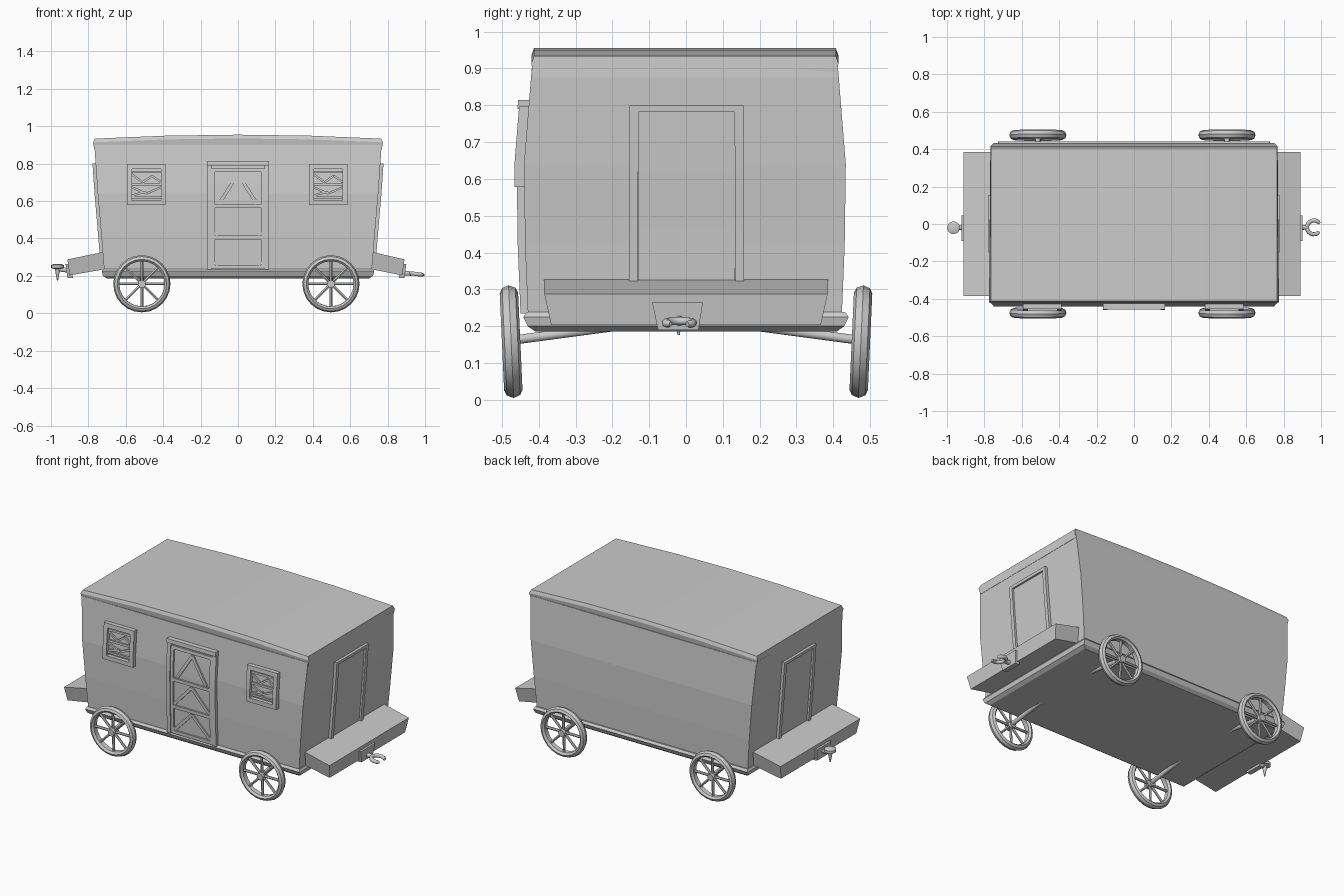
import bpy, bmesh, math
from mathutils import Vector, Matrix

cube = bpy.data.objects.get("Cube")
if cube:
    bpy.data.objects.remove(cube)

grey = bpy.data.materials.new("plain_grey")
grey.use_nodes = True
COLOUR = (0.6, 0.6, 0.6, 1)
grey.diffuse_color = COLOUR
grey.node_tree.nodes["Principled BSDF"].inputs["Base Color"].default_value = COLOUR


def finish(name, bm, smooth=False):
    bmesh.ops.recalc_face_normals(bm, faces=bm.faces[:])
    mesh = bpy.data.meshes.new(name)
    bm.to_mesh(mesh)
    bm.free()
    ob = bpy.data.objects.new(name, mesh)
    bpy.context.collection.objects.link(ob)
    mesh.materials.append(grey)
    if smooth:
        bpy.ops.object.select_all(action='DESELECT')
        ob.select_set(True)
        bpy.context.view_layer.objects.active = ob
        bpy.ops.object.shade_smooth_by_angle(angle=math.radians(40))
    return ob


def loft(bm, rings, closed=False):
    """Skin equal-length rings of points, capping the ends unless closed."""
    vs = [[bm.verts.new(p) for p in ring] for ring in rings]
    n = len(vs[0])
    pairs = list(zip(vs, vs[1:])) + ([(vs[-1], vs[0])] if closed else [])
    for a, b in pairs:
        for i in range(n):
            j = (i + 1) % n
            bm.faces.new((a[i], a[j], b[j], b[i]))
    if not closed:
        bm.faces.new(vs[0])
        bm.faces.new(vs[-1])


def rect(hx, hy, z, cy=0.0, cx=0.0):
    return [(cx - hx, cy - hy, z), (cx + hx, cy - hy, z), (cx + hx, cy + hy, z), (cx - hx, cy + hy, z)]


def tube(bm, path, radii, sides=10):
    """Round bar along a path with a radius at each point."""
    pts = [Vector(p) for p in path]
    rings = []
    for i, p in enumerate(pts):
        d = (pts[min(i + 1, len(pts) - 1)] - pts[max(i - 1, 0)]).normalized()
        u = d.orthogonal() if abs(d.z) > 0.9 else d.cross(Vector((0, 0, 1)))
        u.normalize()
        v = d.cross(u)
        rings.append([p + radii[i] * (u * math.cos(k * math.tau / sides) + v * math.sin(k * math.tau / sides))
                      for k in range(sides)])
    loft(bm, rings)


# Body: bulging walls given as (height, half length, half depth)
WALL = [(0.2, 0.713, 0.425), (0.42, 0.731, 0.434), (0.64, 0.75, 0.437), (0.9, 0.768, 0.416)]
MID_Y = -0.003


def wall_at(z):
    for a, b in zip(WALL, WALL[1:]):
        if z <= b[0] or b is WALL[-1]:
            t = (z - a[0]) / (b[0] - a[0])
            return a[1] + t * (b[1] - a[1]), a[2] + t * (b[2] - a[2])


bm = bmesh.new()
loft(bm, [rect(hx, hy, z, MID_Y) for z, hx, hy in WALL])
finish("body_walls", bm)

# Floor slab with a chamfered underside
bm = bmesh.new()
loft(bm, [rect(0.70, 0.41, 0.186), rect(0.722, 0.43, 0.2), rect(0.728, 0.442, 0.225), rect(0.72, 0.432, 0.238)])
finish("floor_slab", bm)

# Gently arched roof with a rounded lip
bm = bmesh.new()
rings = []
for t in (-1, -0.5, 0, 0.5, 1):
    top = 0.934 + 0.021 * (1 - t * t)
    half = [(0.768, 0.411, -0.059), (0.775, 0.417, -0.02), (0.765, 0.41, 0)]
    ring = [(t * x, MID_Y - y, top + z) for x, y, z in half]
    ring += [(t * x, MID_Y + y, top + z) for x, y, z in reversed(half)]
    rings.append(ring)
loft(bm, rings)
finish("roof", bm)


# Boards that follow a wall; p and q are (across, height) on that wall
def board(bm, side, p, q, width, out, sink=-0.01, steps=6):
    p, q = Vector(p), Vector(q)
    d = (q - p).normalized()
    n = Vector((-d.y, d.x)) * width / 2
    rings = []
    for i in range(steps + 1):
        c = p.lerp(q, i / steps)
        ring = []
        for uz, depth in ((c - n, sink), (c + n, sink), (c + n, out), (c - n, out)):
            hx, hy = wall_at(uz.y)
            if side == "front":
                ring.append((uz.x, MID_Y - hy - depth, uz.y))
            else:
                ring.append((side * (hx + depth), uz.x, uz.y))
        rings.append(ring)
    loft(bm, rings)


def boards(name, side, items):
    bm = bmesh.new()
    for item in items:
        board(bm, side, *item)
    finish(name, bm)


# Front door: frame, panel, rails and chevron braces
boards("front_door_frame", "front", [
    ((-0.154, 0.235), (-0.154, 0.79), 0.024, 0.02),
    ((0.154, 0.235), (0.154, 0.79), 0.024, 0.02),
    ((-0.166, 0.802), (0.166, 0.802), 0.024, 0.03)])
boards("front_door_panel", "front", [((0, 0.235), (0, 0.79), 0.286, 0.006)])
rails = [0.247, 0.405, 0.572, 0.765]
items = [((-0.14, z), (0.14, z), 0.02, 0.016) for z in rails]
items += [((s * 0.132, 0.24), (s * 0.132, 0.775), 0.018, 0.016) for s in (-1, 1)]
for low, high, reach in zip(rails, rails[1:], (0.12, 0.12, 0.1)):
    items += [((0, high - 0.02), (s * reach, low + 0.015), 0.018, 0.014) for s in (-1, 1)]
boards("front_door_braces", "front", items)

# Front windows: frame, pane and broken shutter slats
for label, cx in (("right", -0.49), ("left", 0.482)):
    boards(label + "_window_frame", "front", [
        ((cx - 0.09, 0.578), (cx - 0.09, 0.797), 0.026, 0.026),
        ((cx + 0.09, 0.578), (cx + 0.09, 0.797), 0.026, 0.026),
        ((cx - 0.08, 0.784), (cx + 0.08, 0.784), 0.026, 0.026),
        ((cx - 0.08, 0.591), (cx + 0.08, 0.591), 0.026, 0.026)])
    boards(label + "_window_pane", "front", [((cx, 0.59), (cx, 0.785), 0.17, 0.003)])
    slats = [((cx - 0.08, z), (cx + 0.08, z), 0.012, 0.014) for z in (0.62, 0.69, 0.755)]
    for a, b in (((-0.08, 0.745), (-0.02, 0.70)), ((-0.02, 0.70), (0.03, 0.735)), ((0.03, 0.735), (0.08, 0.70)),
                 ((-0.08, 0.675), (0.0, 0.64)), ((0.0, 0.64), (0.08, 0.675)), ((-0.08, 0.63), (0.0, 0.65))):
        slats.append(((cx + a[0], a[1]), (cx + b[0], b[1]), 0.011, 0.012))
    boards(label + "_window_slats", "front", slats)

# Both ends: door, sloping platform and coupling plate
for label, s, reach in (("left", 1, 0.89), ("right", -1, 0.912)):
    boards(label + "_end_door_frame", s, [
        ((-0.143, 0.3), (-0.141, 0.79), 0.024, 0.017),
        ((0.146, 0.3), (0.144, 0.79), 0.024, 0.017),
        ((-0.153, 0.791), (0.156, 0.791), 0.018, 0.017)])
    boards(label + "_end_door", s, [((0.002, 0.3), (0.002, 0.783), 0.262, 0.006)])

    bm = bmesh.new()
    side_points = [(0.70, 0.332, 0.385), (reach, 0.288, 0.385), (reach - 0.012, 0.203, 0.366), (0.70, 0.238, 0.366)]
    loft(bm, [[(s * x, k * y, z) for x, z, y in side_points] for k in (-1, 1)])
    finish(label + "_platform", bm)

    bm = bmesh.new()
    plate = [(-0.092, 0.264), (0.046, 0.264), (0.034, 0.19), (-0.076, 0.19)]
    loft(bm, [[(s * (reach + dx + (z - 0.264) * 0.13), y, z) for y, z in plate] for dx in (-0.02, 0.01)])
    finish(label + "_coupling_plate", bm)

# Open hook on one end
bm = bmesh.new()
path = [(0.88, -0.018, 0.216), (0.925, -0.018, 0.212)]
tube(bm, path, [0.014, 0.012])
arc = [math.radians(a) for a in range(35, 321, 19)]
tube(bm, [(0.962 + 0.037 * math.cos(a), -0.018 + 0.037 * math.sin(a), 0.209 - 0.05 * math.cos(a) * 0.1) for a in arc],
     [0.007] + [0.011] * (len(arc) - 2) + [0.006])
finish("coupling_hook", bm, True)

# Capped pin on the other end
bm = bmesh.new()
tube(bm, [(-0.89, -0.02, 0.228), (-0.965, -0.02, 0.236)], [0.014, 0.011])
tube(bm, [(-0.965, -0.02, z) for z in (0.264, 0.258, 0.242, 0.236, 0.176)], [0.02, 0.034, 0.034, 0.014, 0.003], 14)
finish("coupling_pin", bm, True)

# Spoked wheels leaning out at the top, with sloping axle stubs
TYRE = [(0.153, 0), (0.146, 0.018), (0.132, 0.025), (0.121, 0.014),
        (0.121, -0.014), (0.132, -0.025), (0.146, -0.018)]
for end, x in (("right", -0.514), ("left", 0.497)):
    for face, s in (("front", -1), ("back", 1)):
        bm = bmesh.new()
        loft(bm, [[(r * math.cos(a), y, r * math.sin(a)) for r, y in TYRE]
                  for a in (k * math.tau / 24 for k in range(24))], closed=True)
        tube(bm, [(0, -0.024, 0), (0, 0.024, 0)], [0.021, 0.021], 12)
        for k in range(8):
            a = k * math.tau / 8
            c, d = math.cos(a), math.sin(a)
            tube(bm, [(0.012 * c, 0, 0.012 * d), (0.126 * c, 0, 0.126 * d)], [0.008, 0.008], 6)
        bm.transform(Matrix.Translation((x, s * 0.475, 0.158)) @ Matrix.Rotation(-s * math.radians(2.6), 4, 'X'))
        finish(f"{face}_{end}_wheel", bm, True)
        bm = bmesh.new()
        tube(bm, [(x, s * 0.47, 0.162), (x, s * 0.2, 0.198)], [0.013, 0.013])
        finish(f"{face}_{end}_axle", bm, True)
